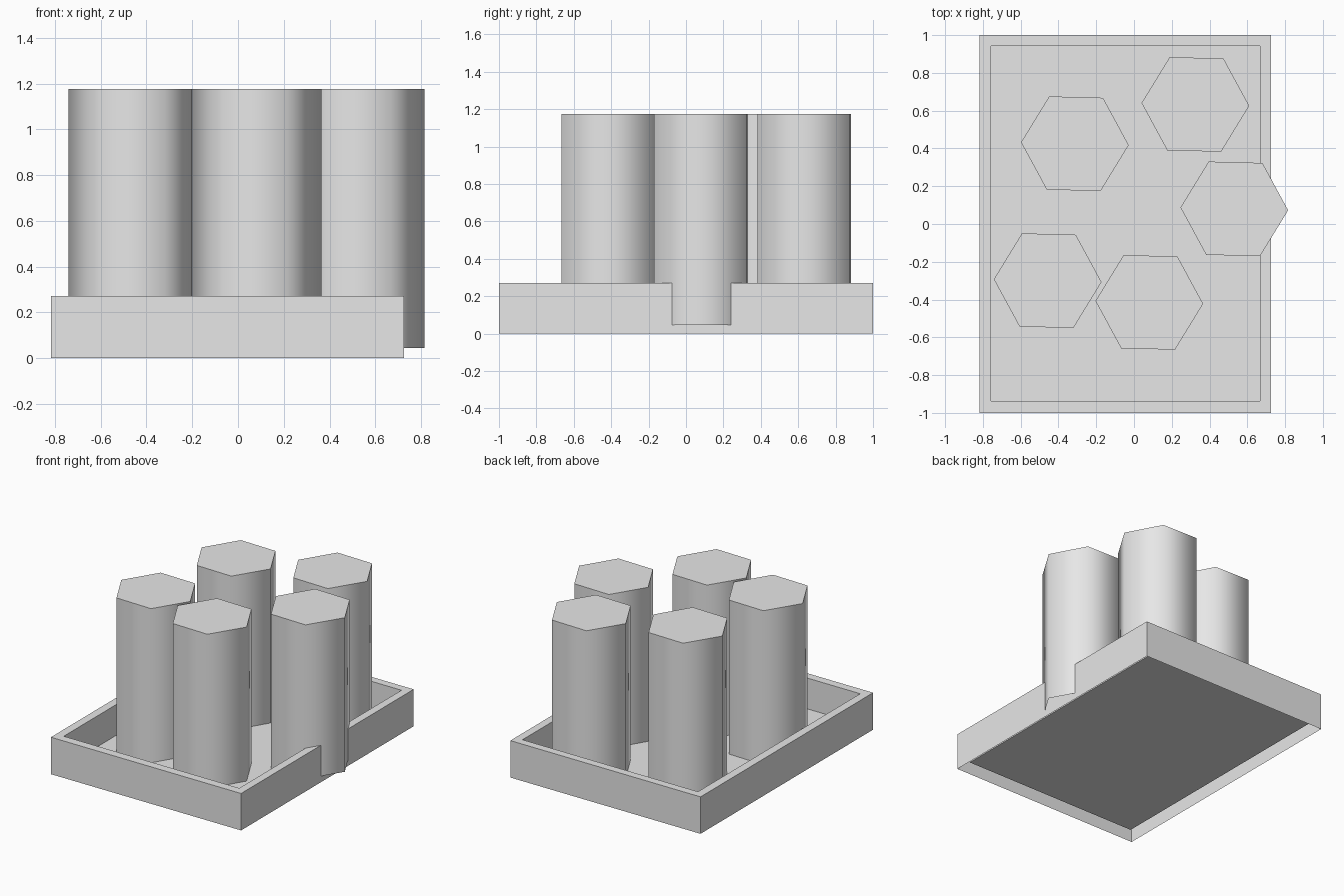
import bpy, bmesh, math

if "Cube" in bpy.data.objects:
    bpy.data.objects.remove(bpy.data.objects["Cube"])

mat = bpy.data.materials.new("light grey")
mat.diffuse_color = (0.8, 0.8, 0.8, 1)
mat.use_nodes = True
mat.node_tree.nodes["Principled BSDF"].inputs["Base Color"].default_value = mat.diffuse_color

FLOOR = 0.045


def finish(bm, name):
    me = bpy.data.meshes.new(name)
    bm.to_mesh(me)
    bm.free()
    me.materials.append(mat)
    ob = bpy.data.objects.new(name, me)
    bpy.context.collection.objects.link(ob)
    return ob


# Tray: a shell open underneath, its top inset and pushed down to make the floor
def rectangle(bm, x0, x1, y0, y1, z):
    return [bm.verts.new(p) for p in ((x0, y0, z), (x1, y0, z), (x1, y1, z), (x0, y1, z))]


bm = bmesh.new()
rings = [
    rectangle(bm, -0.818, 0.725, -1.0, 1.0, 0.0),
    rectangle(bm, -0.818, 0.725, -1.0, 1.0, 0.271),
    rectangle(bm, -0.757, 0.667, -0.938, 0.942, 0.271),
    rectangle(bm, -0.757, 0.667, -0.938, 0.942, FLOOR),
]
for a, b in zip(rings, rings[1:]):
    for i in range(4):
        j = (i + 1) % 4
        bm.faces.new((a[i], a[j], b[j], b[i]))
bm.faces.new(rings[-1])
finish(bm, "tray")


# Hexagonal columns: smooth sides, flat cap, open base
def column(name, cx, cy, r=0.285, turn=math.radians(-1.5), top=1.175):
    bm = bmesh.new()
    low, high = [], []
    for i in range(6):
        a = turn + i * math.pi / 3
        x, y = cx + r * math.cos(a), cy + r * math.sin(a)
        low.append(bm.verts.new((x, y, FLOOR)))
        high.append(bm.verts.new((x, y, top)))
    for i in range(6):
        j = (i + 1) % 6
        side = bm.faces.new((low[i], low[j], high[j], high[i]))
        side.smooth = True
    cap = bm.faces.new(high)
    for e in cap.edges:
        e.smooth = False
    finish(bm, name)


spots = [(-0.313, 0.425), (0.325, 0.633), (0.531, 0.08), (-0.457, -0.30), (0.081, -0.415)]
for n, (x, y) in enumerate(spots, 1):
    column(f"hex_column_{n}", x, y)
